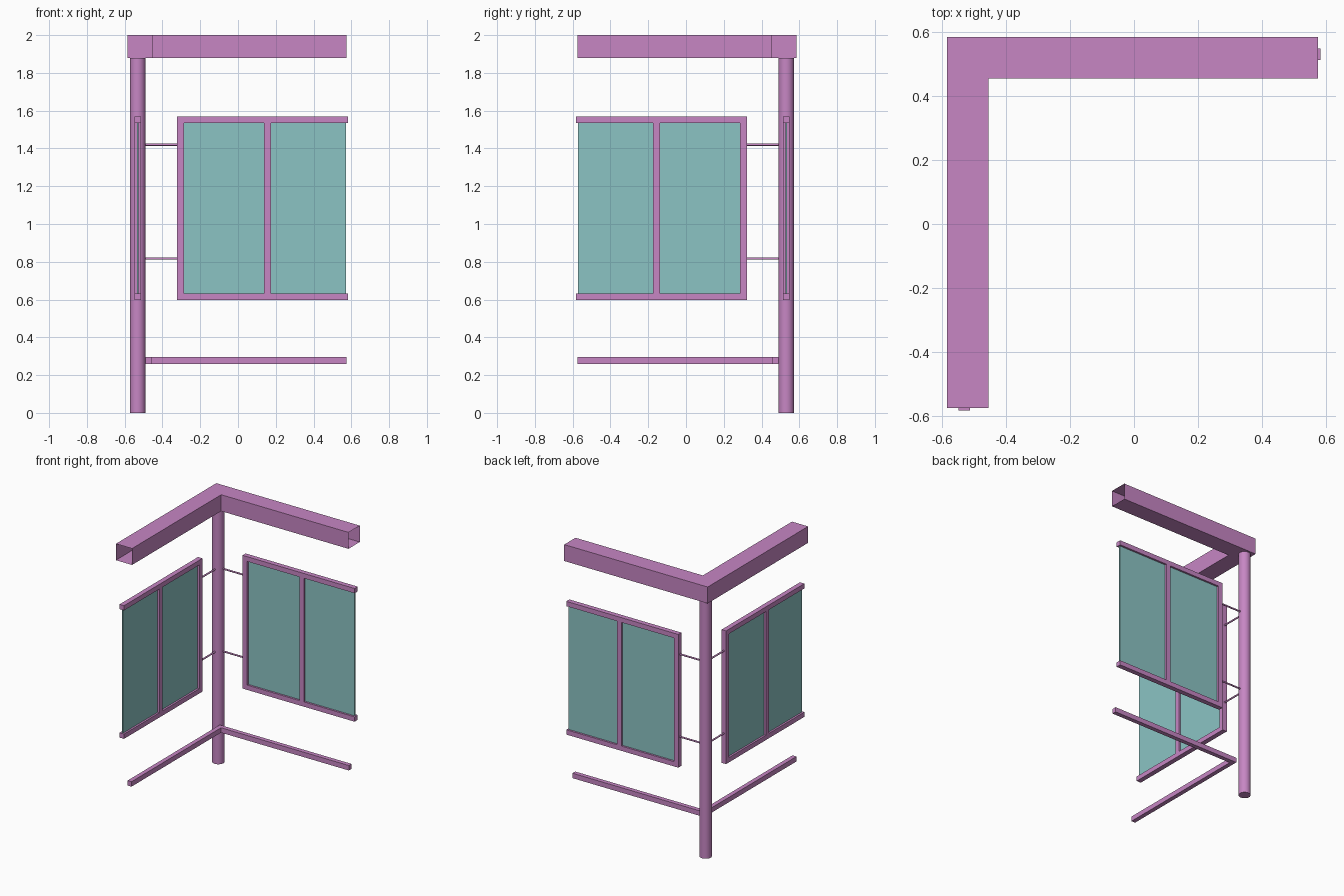
import bpy, bmesh, math
from mathutils import Vector, Matrix

if "Cube" in bpy.data.objects:
    bpy.data.objects.remove(bpy.data.objects["Cube"])

C = 0.531          # pole / panel centre line distance from the origin
BAR = 0.036        # frame bar thickness


def material(name, color):
    m = bpy.data.materials.new(name)
    m.diffuse_color = color
    m.use_nodes = True
    m.node_tree.nodes["Principled BSDF"].inputs["Base Color"].default_value = m.diffuse_color
    return m


PAINT = material("painted_metal", (0.57, 0.24, 0.55, 1))
GLASS = material("glass", (0.26, 0.55, 0.55, 1))


def finish(name, bm, mat):
    bmesh.ops.recalc_face_normals(bm, faces=bm.faces)
    me = bpy.data.meshes.new(name)
    bm.to_mesh(me)
    bm.free()
    me.materials.append(mat)
    ob = bpy.data.objects.new(name, me)
    bpy.context.collection.objects.link(ob)
    return ob


def box(name, side, x, y, z, mat=PAINT):
    """Box from ranges; the left side is the back side reflected over the corner diagonal."""
    if side == "left":
        x, y = (-y[1], -y[0]), (-x[1], -x[0])
    bm = bmesh.new()
    bmesh.ops.create_cube(bm, size=1)
    for v in bm.verts:
        v.co = Vector([(r[0] + r[1]) / 2 + c * (r[1] - r[0]) for r, c in zip((x, y, z), v.co)])
    return finish(f"{side}_{name}", bm, mat)


def rod(name, a, b, radius, sides):
    a, b = Vector(a), Vector(b)
    d = b - a
    bm = bmesh.new()
    rot = Vector((0, 0, 1)).rotation_difference(d).to_matrix().to_4x4()
    bmesh.ops.create_cone(bm, cap_ends=True, segments=sides, radius1=radius, radius2=radius,
                          depth=d.length, matrix=Matrix.Translation((a + b) / 2) @ rot)
    for f in bm.faces:
        f.smooth = len(f.verts) == 4
    for e in bm.edges:
        e.smooth = all(f.smooth for f in e.link_faces)
    return finish(name, bm, PAINT)


# Mitred L-shaped top beam: hollow, open at both ends
bm = bmesh.new()
OUT, INN, END = 0.584, 0.454, 0.575
stations = [((-OUT, -END), (-INN, -END)), ((-OUT, OUT), (-INN, INN)), ((END, OUT), (END, INN))]
rings = [[bm.verts.new((*p, z)) for p, z in ((o, 1.88), (o, 2.0), (i, 2.0), (i, 1.88))]
         for o, i in stations]
for r0, r1 in zip(rings, rings[1:]):
    for k in range(4):
        n = (k + 1) % 4
        bm.faces.new((r0[k], r0[n], r1[n], r1[k]))
finish("top_beam", bm, PAINT)

# Corner pole
rod("corner_pole", (-C, C, 0), (-C, C, 1.88), 0.041, 32)

mid = (C - BAR / 2, C + BAR / 2)
for side in ("back", "left"):
    # Panel frame, open at its free end
    box("frame_bottom", side, (-0.322, 0.583), mid, (0.597, 0.632))
    box("frame_top", side, (-0.322, 0.583), mid, (1.535, 1.57))
    box("frame_post", side, (-0.322, -0.286), mid, (0.632, 1.535))
    box("frame_divider", side, (0.138, 0.174), mid, (0.632, 1.535))
    # Glass panes
    for name, x in (("inner_pane", (-0.286, 0.138)), ("outer_pane", (0.174, 0.573))):
        box(name, side, x, (C - 0.004, C + 0.004), (0.632, 1.535), GLASS)
    # Low rail on the inner side of the pole
    box("low_rail", side, (-0.491, 0.574), (0.459, 0.491), (0.259, 0.295))
    # Rods tying the panel to the pole
    for label, z in (("lower", 0.817), ("upper", 1.42)):
        a, b = (-C + 0.03, C, z), (-0.32, C, z)
        if side == "left":
            a, b = [(-p[1], -p[0], z) for p in (a, b)]
        rod(f"{side}_{label}_tie_rod", a, b, 0.006, 12)
